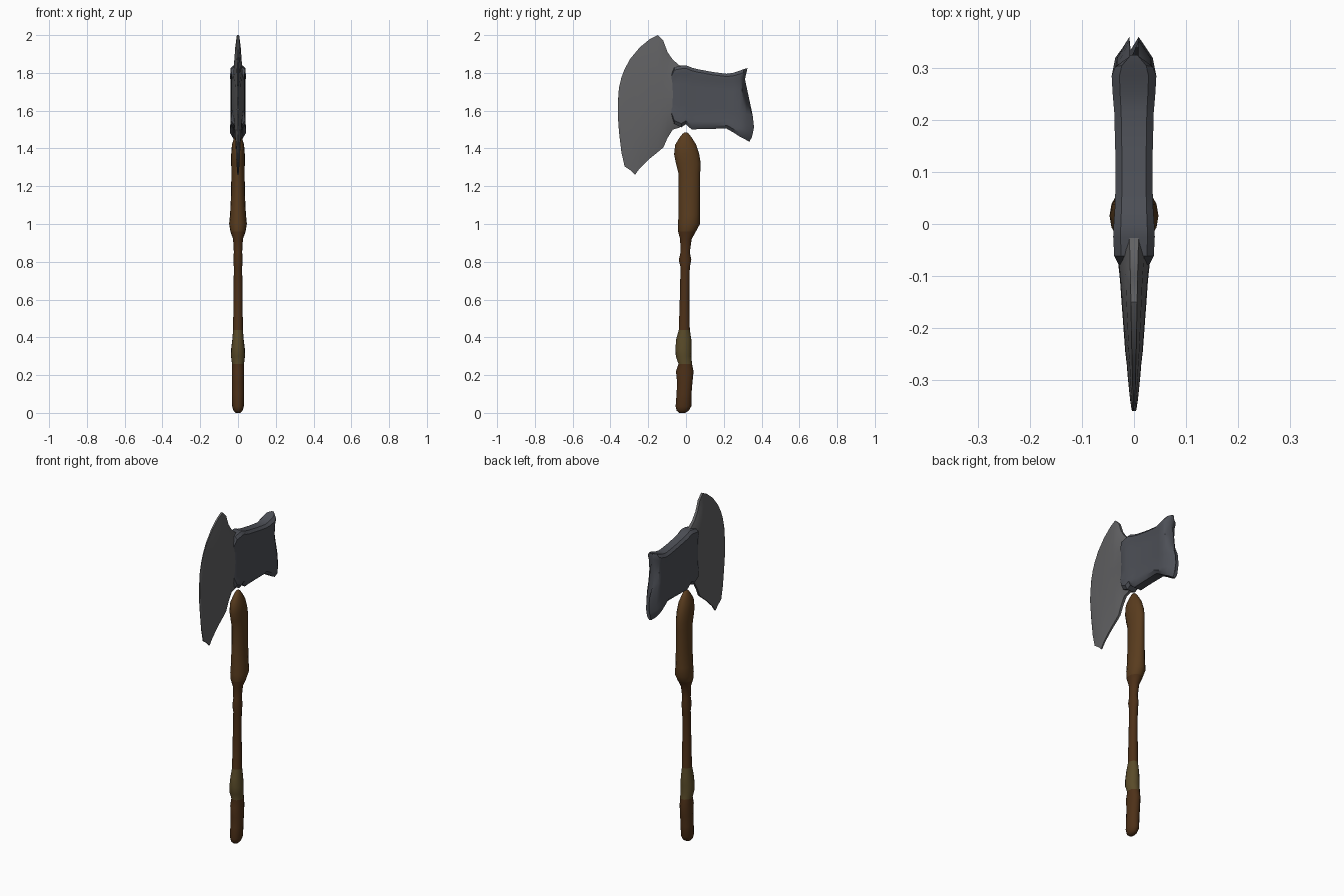
import bpy, bmesh
from math import cos, sin, pi, radians


def material(name, rgb):
    m = bpy.data.materials.new(name)
    m.diffuse_color = (*rgb, 1)
    return m


def loft(name, rings, mats, pick=None, angle=35):
    """Skin a list of equal-length closed rings and cap both ends."""
    bm = bmesh.new()
    rows = [[bm.verts.new(p) for p in r] for r in rings]
    n = len(rows[0])
    for a, b in zip(rows, rows[1:]):
        for i in range(n):
            j = (i + 1) % n
            bm.faces.new((a[i], a[j], b[j], b[i]))
    bm.faces.new(rows[0][::-1])
    bm.faces.new(rows[-1])
    bmesh.ops.recalc_face_normals(bm, faces=bm.faces)
    if pick:
        for f in bm.faces:
            f.material_index = pick(f.calc_center_median())
    me = bpy.data.meshes.new(name)
    bm.to_mesh(me)
    bm.free()
    for m in mats:
        me.materials.append(m)
    me.shade_smooth()
    me.set_sharp_from_angle(angle=radians(angle))
    ob = bpy.data.objects.new(name, me)
    bpy.context.collection.objects.link(ob)
    return ob


def head_ring(y, lo, hi, w, section, ys=None):
    """Symmetric cross-section: (height fraction, width factor) up one side, down the other."""
    side = [(w * f, ys[i] if ys else y, lo + (hi - lo) * t)
            for i, (t, f) in enumerate(section)]
    return side + [(-x, yy, z) for x, yy, z in reversed(side)]


wood = material("wood", (0.075, 0.03, 0.009))
grip_wood = material("grip_wood", (0.10, 0.045, 0.013))
wrap = material("wrap", (0.10, 0.07, 0.022))
steel = material("blade_steel", (0.12, 0.12, 0.125))
dark_steel = material("dark_steel", (0.075, 0.08, 0.095))

# Handle: z, front y, back y, half width in x
handle = [
    (0.0, -.035, -.005, .012), (.012, -.05, .015, .024), (.035, -.055, .028, .031),
    (.10, -.05, .029, .033), (.16, -.047, .034, .033), (.22, -.053, .040, .033),
    (.26, -.04, .032, .032), (.30, -.054, .028, .037), (.34, -.056, .029, .036),
    (.39, -.052, .028, .030), (.44, -.038, .020, .026), (.60, -.033, .018, .024),
    (.77, -.029, .020, .022), (.81, -.038, .028, .025), (.85, -.029, .020, .022),
    (.92, -.031, .030, .026), (.96, -.042, .052, .040), (1.0, -.042, .074, .047),
    (1.05, -.040, .073, .042), (1.15, -.040, .074, .037), (1.27, -.040, .075, .035),
    (1.32, -.053, .078, .036), (1.37, -.063, .070, .036), (1.42, -.057, .054, .032),
    (1.455, -.036, .032, .021), (1.478, -.018, .015, .011), (1.485, -.006, .004, .004)]
N = 16
rings = [[(rx * cos(2 * pi * i / N), (a + b) / 2 + (b - a) / 2 * sin(2 * pi * i / N), z)
          for i in range(N)] for z, a, b, rx in handle]
loft("handle", rings, [wood, grip_wood, wrap],
     lambda c: 1 if c.z > .96 else 2 if .26 < c.z < .42 else 0, 60)

# Axe blade: y, bottom z, top z, half thickness
blade_section = [(0, .25), (.1, .6), (.3, .95), (.5, 1), (.7, .95), (.9, .6), (1, .25)]
blade = [
    (-.36, 1.56, 1.65, .004), (-.355, 1.49, 1.72, .005), (-.342, 1.38, 1.775, .007),
    (-.325, 1.305, 1.82, .009), (-.295, 1.285, 1.875, .012), (-.27, 1.26, 1.905, .014),
    (-.245, 1.295, 1.935, .017), (-.19, 1.348, 1.98, .021), (-.15, 1.38, 2.0, .024),
    (-.12, 1.405, 1.97, .026), (-.098, 1.455, 1.91, .028), (-.07, 1.50, 1.87, .031),
    (-.035, 1.51, 1.84, .034), (0, 1.53, 1.83, .034)]
loft("axe_blade", [head_ring(*s, blade_section) for s in blade], [steel], angle=50)

# Hammer poll with socket; recessed side panels, flared ears and a curved end edge
poll_section = [(0, .65), (.06, 1), (.13, 1), (.2, .9), (.36, .9), (.53, .9),
                (.7, .9), (.85, .9), (.9, 1), (.95, 1), (1, .65)]
poll = [
    (-.078, 1.58, 1.79, .030), (-.062, 1.53, 1.83, .038), (-.025, 1.512, 1.838, .040),
    (0, 1.528, 1.84, .039), (.03, 1.50, 1.828, .037), (.06, 1.502, 1.82, .036),
    (.14, 1.504, 1.805, .036), (.215, 1.505, 1.795, .038), (.25, 1.485, 1.80, .041),
    (.285, 1.462, 1.812, .043)]
end_y = [.335, .348, .355, .36, .353, .322, .307, .312, .316, .321, .325]
shoulder_y = [.5 * .285 + .5 * y for y in end_y]
rings = [head_ring(*s, poll_section) for s in poll]
rings.append(head_ring(0, 1.45, 1.82, .036, poll_section, shoulder_y))
rings.append(head_ring(0, 1.435, 1.825, .010, poll_section, end_y))
loft("hammer_poll", rings, [dark_steel])
